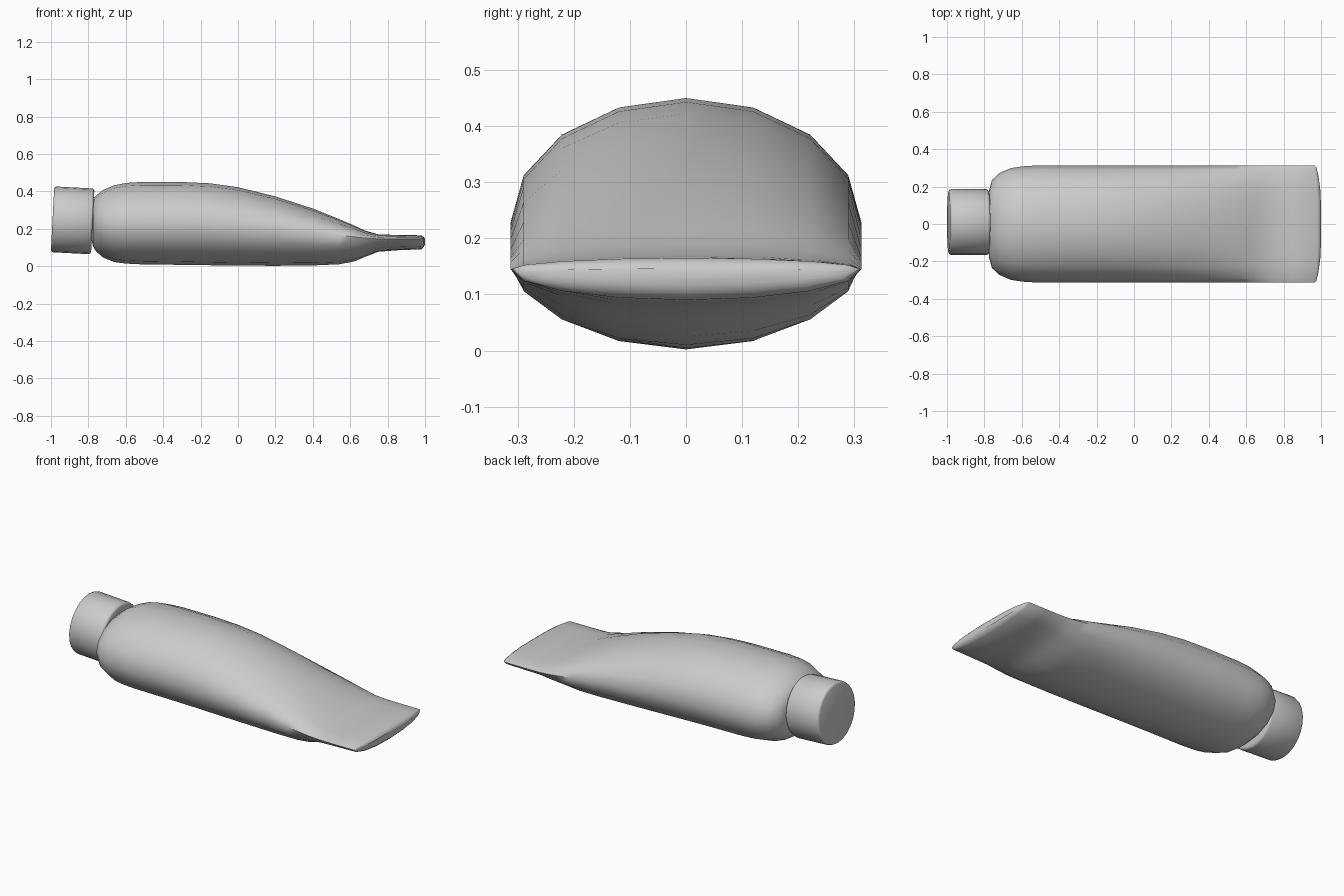
import bpy, bmesh, math
from mathutils import Matrix

if "Cube" in bpy.data.objects:
    bpy.data.objects.remove(bpy.data.objects["Cube"])

SIDES = 16


def finish(name, bm, angle):
    bmesh.ops.recalc_face_normals(bm, faces=bm.faces)
    me = bpy.data.meshes.new(name)
    bm.to_mesh(me)
    bm.free()
    ob = bpy.data.objects.new(name, me)
    bpy.context.collection.objects.link(ob)
    bpy.ops.object.select_all(action='DESELECT')
    ob.select_set(True)
    bpy.context.view_layer.objects.active = ob
    bpy.ops.object.shade_smooth_by_angle(angle=math.radians(angle))
    return ob


# Tube body sections: x, half width, bottom z, seam z, top z, side sweep-back
sections = [
    (-0.782, 0.10, 0.135, 0.235, 0.335, 0),
    (-0.775, 0.18, 0.105, 0.23, 0.358, 0),
    (-0.76, 0.235, 0.08, 0.23, 0.377, 0),
    (-0.72, 0.272, 0.045, 0.228, 0.408, 0),
    (-0.66, 0.298, 0.022, 0.228, 0.433, 0),
    (-0.60, 0.308, 0.014, 0.227, 0.445, 0),
    (-0.52, 0.313, 0.01, 0.227, 0.45, 0),
    (-0.30, 0.313, 0.007, 0.225, 0.45, 0),
    (-0.15, 0.313, 0.005, 0.22, 0.443, 0),
    (0.00, 0.313, 0.003, 0.212, 0.422, 0),
    (0.20, 0.313, 0.002, 0.198, 0.373, 0),
    (0.40, 0.313, 0.004, 0.18, 0.308, 0),
    (0.54, 0.313, 0.01, 0.165, 0.252, 0),
    (0.62, 0.313, 0.025, 0.157, 0.218, 0),
    (0.68, 0.313, 0.05, 0.15, 0.19, 0),
    (0.75, 0.313, 0.077, 0.146, 0.17, 0),
    (0.85, 0.313, 0.085, 0.145, 0.167, 0),
    (0.98, 0.312, 0.09, 0.145, 0.165, 0.012),
    (0.994, 0.302, 0.104, 0.143, 0.156, 0.018),
    (1.0, 0.27, 0.118, 0.14, 0.146, 0.018),
]
bm = bmesh.new()
rings = []
for x, w, lo, mid, hi, sweep in sections:
    ring = []
    for i in range(SIDES):
        a = 2 * math.pi * i / SIDES
        s, c = math.sin(a), math.cos(a)
        z = mid + c * ((hi - mid) if c > 0 else (mid - lo))
        ring.append(bm.verts.new((x - sweep * s ** 4, w * s, z)))
    rings.append(ring)
for r0, r1 in zip(rings, rings[1:]):
    for i in range(SIDES):
        j = (i + 1) % SIDES
        bm.faces.new((r0[i], r0[j], r1[j], r1[i]))
bm.faces.new(rings[0])
bm.faces.new(rings[-1])
finish("tube_body", bm, 60)

# Slightly tilted screw cap with softened rims
bm = bmesh.new()
bmesh.ops.create_cone(bm, cap_ends=True, segments=24, radius1=0.176,
                      radius2=0.176, depth=0.215)
rims = [e for e in bm.edges if abs(e.verts[0].co.z - e.verts[1].co.z) < 1e-4]
bmesh.ops.bevel(bm, geom=rims, offset=0.013, segments=2, profile=0.5,
                affect='EDGES')
place = (Matrix.Translation((-0.884, 0.01, 0.245))
         @ Matrix.Rotation(math.radians(93), 4, 'Y'))
bmesh.ops.transform(bm, matrix=place, verts=bm.verts)
finish("screw_cap", bm, 50)
